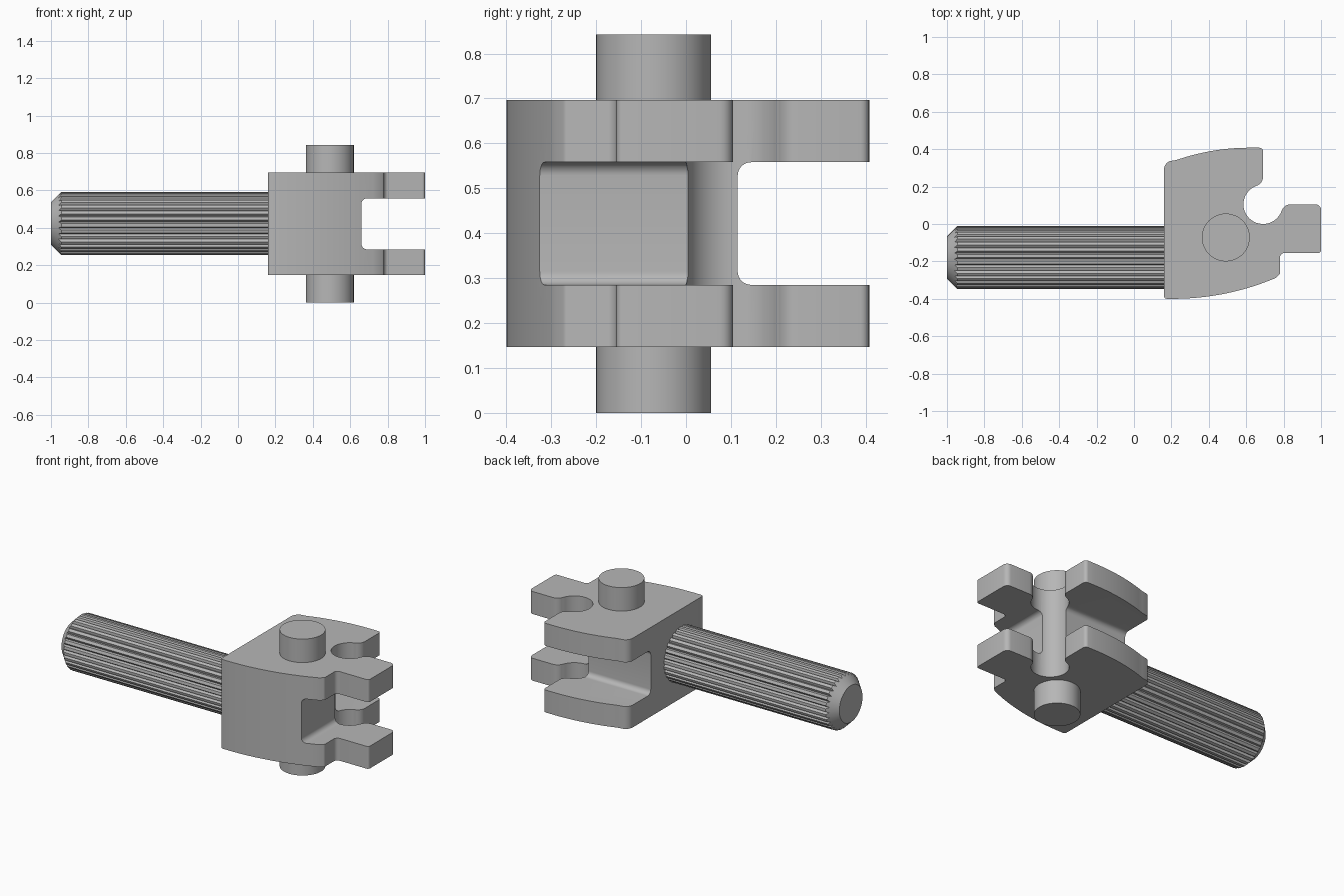
import bpy, bmesh
from math import sin, cos, radians, pi
from mathutils import Vector

cube = bpy.data.objects.get("Cube")
if cube:
    bpy.data.objects.remove(cube)

grey = bpy.data.materials.new("plain grey")
grey.use_nodes = True
colour = (0.47, 0.47, 0.47, 1)
grey.diffuse_color = colour
grey.node_tree.nodes["Principled BSDF"].inputs["Base Color"].default_value = colour


def arc(cx, cy, r, start, end, steps=8):
    angles = [radians(start + (end - start) * i / steps) for i in range(steps + 1)]
    return [(cx + r * cos(a), cy + r * sin(a)) for a in angles]


def loft(name, rings):
    """Skin a list of equal rings and cap both ends."""
    bm = bmesh.new()
    loops = [[bm.verts.new(p) for p in ring] for ring in rings]
    for a, b in zip(loops, loops[1:]):
        for i in range(len(a)):
            j = (i + 1) % len(a)
            bm.faces.new((a[i], a[j], b[j], b[i]))
    bm.faces.new(loops[0])
    bm.faces.new(loops[-1])
    bmesh.ops.recalc_face_normals(bm, faces=bm.faces)
    mesh = bpy.data.meshes.new(name)
    bm.to_mesh(mesh)
    bm.free()
    mesh.materials.append(grey)
    obj = bpy.data.objects.new(name, mesh)
    bpy.context.collection.objects.link(obj)
    return obj


def prism(name, profile, place, low, high):
    return loft(name, [[place(u, v, w) for u, v in profile] for w in (low, high)])


def select(obj):
    bpy.ops.object.select_all(action='DESELECT')
    obj.select_set(True)
    bpy.context.view_layer.objects.active = obj


def smooth(obj, angle=30):
    select(obj)
    bpy.ops.object.shade_smooth_by_angle(angle=radians(angle))


# Clevis body: plan outline with a round notch, extruded upwards
outline = (
    arc(0.21, 0.29, 0.05, 180, 112, 6)
    + arc(0.62, -0.80, 1.208, 109, 90, 10)
    + arc(0.67, 0.388, 0.02, 90, 0, 5)
    + arc(0.64, 0.252, 0.05, 0, -71.2, 7)
    + arc(0.69, 0.105, 0.105, 109, 341, 28)
    + arc(0.837, 0.055, 0.05, 161, 90, 7)
    + arc(0.97, 0.075, 0.03, 90, 0, 5)
    + arc(0.985, -0.14, 0.015, 0, -90, 4)
    + arc(0.805, -0.18, 0.025, 90, 180, 5)
    + arc(0.765, -0.262, 0.015, 0, -66, 4)
    + arc(0.21, 1.0, 1.4, 293, 271, 14)
    + arc(0.175, -0.385, 0.015, 270, 180, 4)
)
body = prism("clevis_body", outline, lambda u, v, w: (u, v, w), 0.147, 0.697)


# Two crossing slots with rounded inner corners split the body into forks
def slot_profile(inner, outer, r=0.03, low=0.285, high=0.558):
    return ([(outer, low), (outer, high)]
            + arc(inner + r, high - r, r, 90, 180)
            + arc(inner + r, low + r, r, 180, 270))


cutters = [
    prism("side_slot_cutter", slot_profile(0.66, 1.2), lambda u, v, w: (u, w, v), -0.7, 0.7),
    prism("back_slot_cutter", slot_profile(0.115, 0.7), lambda u, v, w: (w, u, v), -0.1, 1.3),
]
select(body)
for cutter in cutters:
    cutter.hide_render = True
    cut = body.modifiers.new("slot", 'BOOLEAN')
    cut.operation = 'DIFFERENCE'
    cut.solver = 'EXACT'
    cut.object = cutter
    bpy.ops.object.modifier_apply(modifier=cut.name)
for cutter in cutters:
    bpy.data.objects.remove(cutter)
smooth(body)

# Cross pin through both forks
pin = prism("cross_pin", arc(0.491, -0.072, 0.128, 0, 352.5, 47),
            lambda u, v, w: (u, v, w), 0, 0.842)
smooth(pin)

# Splined shaft: flat ridges, V grooves and a conical chamfer at the tip
teeth, radius, tip_radius, groove = 30, 0.168, 0.113, 0.014
centre = Vector((0, -0.18, 0.423))
section = []
for t in range(teeth):
    for part, depth in ((0, 0), (0.3, 0), (0.5, 0), (0.75, groove)):
        section.append((2 * pi * (t + part) / teeth, radius - depth))


def ring(x_of, r_of):
    return [centre + Vector((x_of(r), r_of(r) * cos(a), r_of(r) * sin(a))) for a, r in section]


shaft = loft("splined_shaft", [
    ring(lambda r: -1, lambda r: tip_radius),
    ring(lambda r: -1 + r - tip_radius, lambda r: r),
    ring(lambda r: 0.18, lambda r: r),
])
smooth(shaft, 20)
